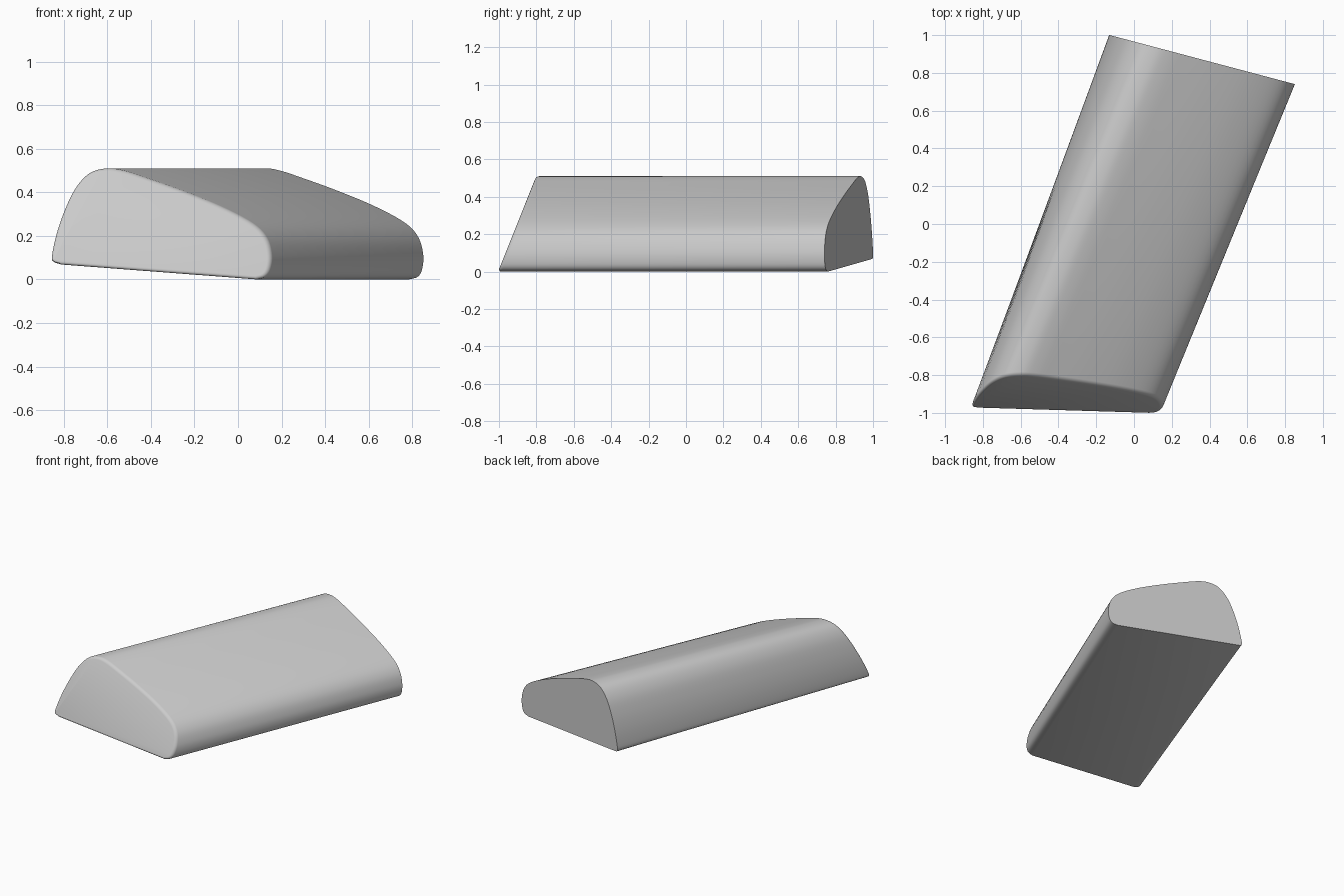
import bpy, bmesh
from mathutils import Vector

if "Cube" in bpy.data.objects:
    bpy.data.objects.remove(bpy.data.objects["Cube"])

# Cross-section as (x at front end, z, x at back end), from bottom right round to bottom left
SECTION = [
    (0.080, 0.000, 0.785), (0.120, 0.012, 0.825), (0.143, 0.045, 0.845),
    (0.151, 0.110, 0.851), (0.130, 0.190, 0.830), (0.065, 0.258, 0.770),
    (-0.080, 0.335, 0.630), (-0.260, 0.408, 0.455), (-0.430, 0.468, 0.290),
    (-0.530, 0.500, 0.192), (-0.605, 0.510, 0.120), (-0.685, 0.490, 0.042),
    (-0.750, 0.422, -0.022), (-0.800, 0.320, -0.070), (-0.838, 0.210, -0.105),
    (-0.860, 0.105, -0.128), (-0.850, 0.080, -0.130), (-0.815, 0.068, -0.118),
]
STEPS = 5


def smooth_path(points):
    """Catmull-Rom curve through the control points."""
    p = [Vector(q) for q in points]
    p = [2 * p[0] - p[1]] + p + [2 * p[-1] - p[-2]]
    out = []
    for i in range(1, len(p) - 2):
        a, b, c, d = p[i - 1:i + 3]
        for s in range(STEPS):
            t = s / STEPS
            out.append(0.5 * (2 * b + (c - a) * t + (2 * a - 5 * b + 4 * c - d) * t * t
                              + (3 * b - a - 3 * c + d) * t ** 3))
    return out + [p[-2]]


# Loft between the leaning front plane and the skewed upright back plane
path = smooth_path(SECTION)
bm = bmesh.new()
front = [bm.verts.new((f, -1.005 + 0.4 * z, z)) for f, z, b in path]
back = [bm.verts.new((b, 0.966 - 0.265 * b, z)) for f, z, b in path]
n = len(path)
front_face = bm.faces.new(front)
bm.faces.new(back[::-1])
for i in range(n):
    j = (i + 1) % n
    bm.faces.new((front[j], front[i], back[i], back[j]))
bmesh.ops.recalc_face_normals(bm, faces=bm.faces)

# Softened front rim
bmesh.ops.bevel(bm, geom=list(front_face.edges), offset=0.018, segments=4,
                profile=0.5, affect='EDGES', clamp_overlap=False)
low = min(v.co.z for v in bm.verts)
bmesh.ops.translate(bm, verts=bm.verts, vec=(0, 0, -low))

mesh = bpy.data.meshes.new("slanted_block")
bm.to_mesh(mesh)
bm.free()
block = bpy.data.objects.new("slanted_block", mesh)
bpy.context.collection.objects.link(block)
bpy.context.view_layer.objects.active = block
block.select_set(True)
bpy.ops.object.shade_smooth_by_angle(angle=0.6)
